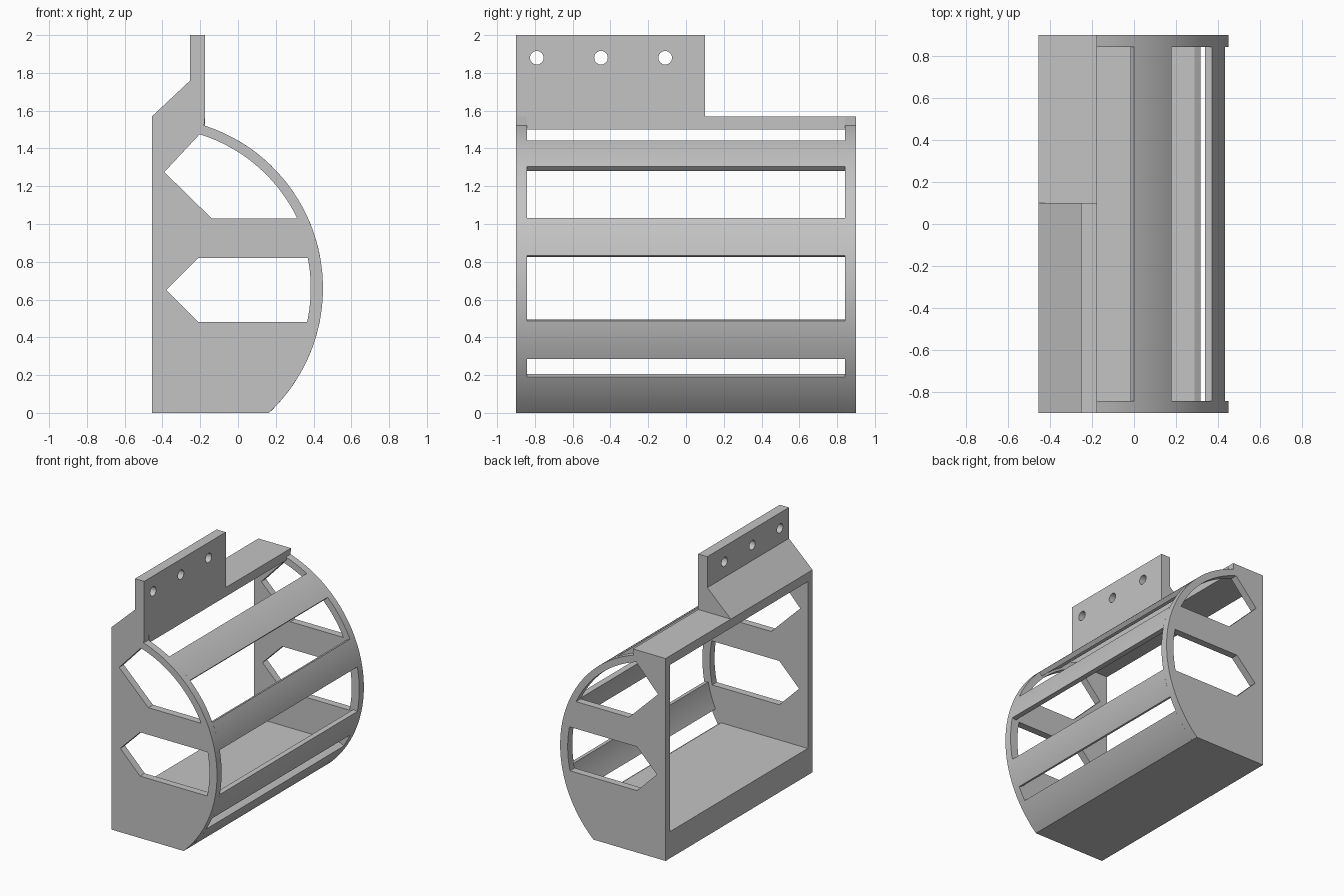
import bpy
from math import sin, cos, radians, degrees, asin, pi
from mathutils import Matrix

cube = bpy.data.objects.get("Cube")
if cube:
    bpy.data.objects.remove(cube, do_unlink=True)

grey = bpy.data.materials.new("plain grey")
grey.use_nodes = True
grey.diffuse_color = (0.55, 0.55, 0.55, 1)
grey.node_tree.nodes["Principled BSDF"].inputs["Base Color"].default_value = grey.diffuse_color

# Main dimensions
CX, CZ, R = -0.455, 0.66, 0.905      # centre and radius of the drum
R_SLAT = 0.87
BACK, FACE = -0.455, -0.175          # back plane and front of the top rail
FLOOR, RAIL, TOP = 0.207, 1.50, 1.57
END, INNER = 0.90, 0.843             # outer and inner faces of the end plates
TAB_Y = 0.10

ALONG_Y = Matrix(((1, 0, 0, 0), (0, 0, -1, 0), (0, 1, 0, 0), (0, 0, 0, 1)))
ALONG_X = Matrix(((0, 0, 1, 0), (1, 0, 0, 0), (0, 1, 0, 0), (0, 0, 0, 1)))


def arc(r, a0, a1, cx=CX, cz=CZ, n=32):
    """Points on an arc, angles in degrees."""
    steps = [radians(a0 + (a1 - a0) * i / n) for i in range(n + 1)]
    return [(cx + r * cos(a), cz + r * sin(a)) for a in steps]


def angle_at(r, z):
    return degrees(asin((z - CZ) / r))


def extrude(name, loops, lo, hi, axes=ALONG_Y):
    """Extrude an outline with optional holes between two planes."""
    curve = bpy.data.curves.new(name, 'CURVE')
    curve.dimensions = '2D'
    curve.fill_mode = 'BOTH'
    curve.extrude = (hi - lo) / 2
    for loop in loops:
        spline = curve.splines.new('POLY')
        spline.points.add(len(loop) - 1)
        for point, (a, b) in zip(spline.points, loop):
            point.co = (a, b, 0, 1)
        spline.use_cyclic_u = True
    temp = bpy.data.objects.new(name + "_outline", curve)
    bpy.context.collection.objects.link(temp)
    graph = bpy.context.evaluated_depsgraph_get()
    mesh = bpy.data.meshes.new_from_object(temp.evaluated_get(graph))
    bpy.data.objects.remove(temp, do_unlink=True)
    bpy.data.curves.remove(curve)

    mesh.transform(axes)
    middle = (lo + hi) / 2
    mesh.transform(Matrix.Translation((middle, 0, 0) if axes is ALONG_X else (0, middle, 0)))
    bm = bmesh.new()
    bm.from_mesh(mesh)
    bmesh.ops.remove_doubles(bm, verts=bm.verts, dist=0.0005)
    bmesh.ops.recalc_face_normals(bm, faces=bm.faces)
    bm.to_mesh(mesh)
    bm.free()
    mesh.materials.clear()
    mesh.materials.append(grey)
    obj = bpy.data.objects.new(name, mesh)
    bpy.context.collection.objects.link(obj)
    bpy.ops.object.select_all(action='DESELECT')
    obj.select_set(True)
    bpy.context.view_layer.objects.active = obj
    bpy.ops.object.shade_smooth_by_angle(angle=radians(30))
    return obj


import bmesh

# End plates with two pointed windows
low, high = angle_at(R, 0), angle_at(R, 1.522)
outline = [(BACK, 0)] + arc(R, low, high) + [(FACE, TOP), (BACK, TOP)]
upper = [(-0.39, 1.275), (-0.14, 1.03)] + arc(0.853, angle_at(0.853, 1.03), angle_at(0.853, 1.475))
lower = [(-0.38, 0.65), (-0.21, 0.48)] + arc(0.84, angle_at(0.84, 0.48), angle_at(0.84, 0.82)) + [(-0.21, 0.82)]
for name, lo, hi in (("front_end_plate", -END, -INNER), ("back_end_plate", INNER, END)):
    extrude(name, [outline, upper, lower], lo, hi)

# Solid floor with a curved outer edge
edge = angle_at(R_SLAT, FLOOR)
floor = [(BACK, 0)] + arc(R, low, edge) + [arc(R_SLAT, edge, edge)[0], (BACK, FLOOR)]
extrude("floor", [floor], -INNER, INNER)

# Curved slats between the end plates
for name, a0, a1 in (("lower_slat", -24.4, -11), ("middle_slat", 11, 24.2), ("upper_slat", 45.5, 59.8)):
    extrude(name, [arc(R, a0, a1, n=10) + arc(R_SLAT, a1, a0, n=10)], -INNER, INNER)

# Top rail
extrude("top_rail", [[(BACK, RAIL), (FACE, RAIL), (FACE, TOP), (BACK, TOP)]], -INNER, INNER)

# Sloped brace behind the mounting tab
TAB_BACK = -0.253
extrude("tab_brace", [[(BACK, TOP), (TAB_BACK, TOP), (TAB_BACK, 1.76)]], -END, TAB_Y)

# Mounting tab with three screw holes
tab = [(-END, TOP), (TAB_Y, TOP), (TAB_Y, 2), (-END, 2)]
holes = [arc(0.036, 0, 345, y, 1.88, 23) for y in (-0.79, -0.45, -0.11)]
extrude("mounting_tab", [tab] + holes, TAB_BACK, FACE, ALONG_X)
